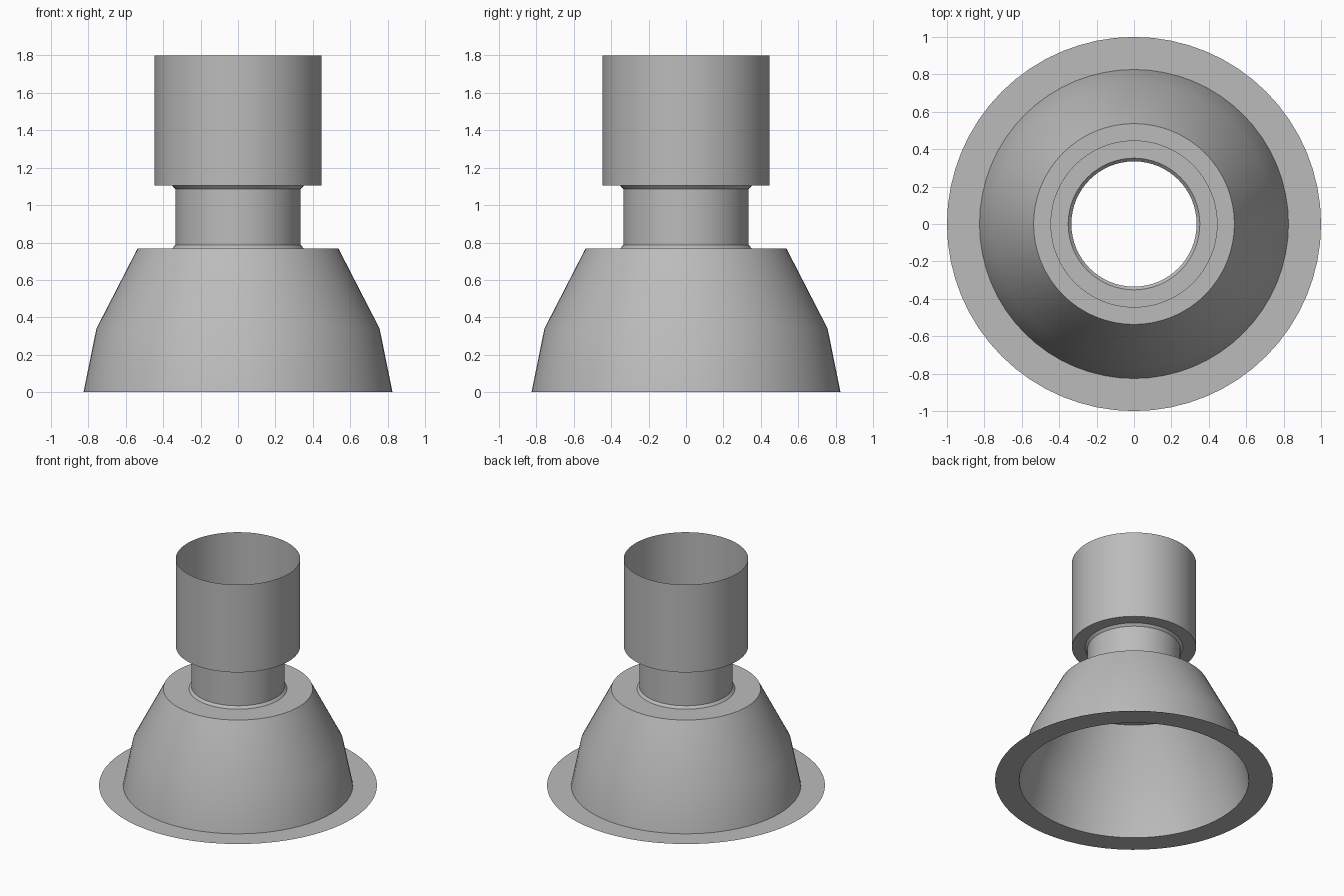
import bpy, bmesh, math

cube = bpy.data.objects.get("Cube")
if cube:
    bpy.data.objects.remove(cube, do_unlink=True)

SIDES = 64

# Single grey finish
grey = bpy.data.materials.new("satin_grey")
grey.use_nodes = True
color = (0.5, 0.5, 0.5, 1)
grey.diffuse_color = color
grey.node_tree.nodes["Principled BSDF"].inputs["Base Color"].default_value = color


def revolve(name, profile):
    """Spin an open (radius, height) profile into a thin shell."""
    bm = bmesh.new()
    rings = []
    for r, z in profile:
        rings.append([bm.verts.new((r * math.cos(a), r * math.sin(a), z))
                      for a in (math.tau * i / SIDES for i in range(SIDES))])
    for low, high in zip(rings, rings[1:]):
        for i in range(SIDES):
            j = (i + 1) % SIDES
            bm.faces.new((low[i], low[j], high[j], high[i]))
    mesh = bpy.data.meshes.new(name)
    bm.to_mesh(mesh)
    bm.free()
    mesh.materials.append(grey)
    obj = bpy.data.objects.new(name, mesh)
    bpy.context.collection.objects.link(obj)
    bpy.ops.object.select_all(action="DESELECT")
    obj.select_set(True)
    bpy.context.view_layer.objects.active = obj
    bpy.ops.object.shade_smooth_by_angle(angle=math.radians(30))
    return obj


# Flat trim ring around the opening
revolve("trim_ring", [(1, 0), (0.826, 0)])

# Flared reflector with its flat shoulder
revolve("reflector", [(0.826, 0), (0.757, 0.34), (0.537, 0.768), (0.352, 0.768)])

# Neck with a small chamfer at each end
revolve("neck", [(0.352, 0.768), (0.335, 0.787), (0.335, 1.086), (0.352, 1.104)])

# Open socket cup with its flat underside
revolve("socket_cup", [(0.352, 1.104), (0.447, 1.104), (0.447, 1.8)])
